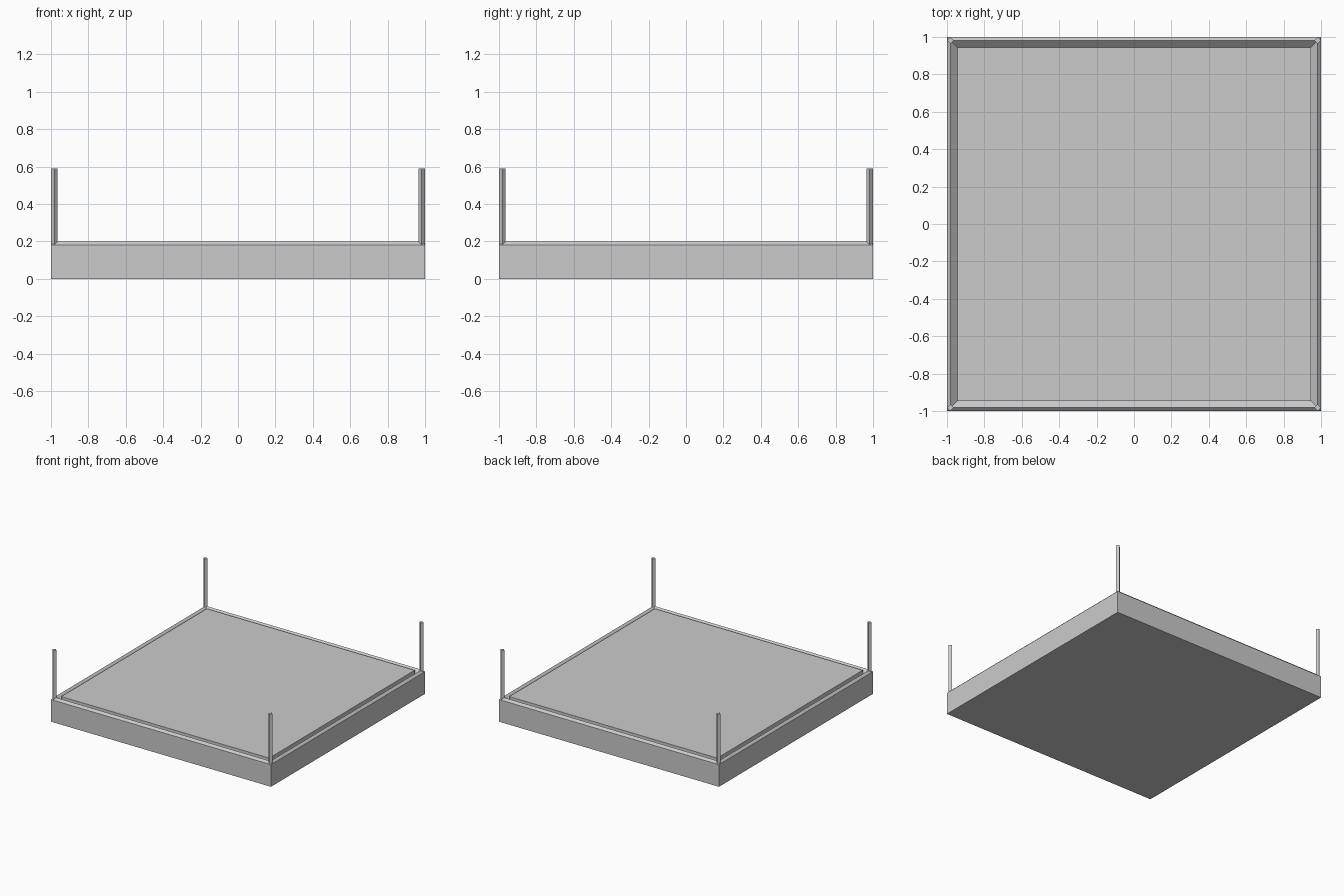
import bpy, bmesh, math

if "Cube" in bpy.data.objects:
    bpy.data.objects.remove(bpy.data.objects["Cube"])

R = 0.018          # post radius
TOP = 0.2          # height of the base


def finish(bm, name):
    bmesh.ops.recalc_face_normals(bm, faces=bm.faces)
    mesh = bpy.data.meshes.new(name)
    bm.to_mesh(mesh)
    bm.free()
    ob = bpy.data.objects.new(name, mesh)
    bpy.context.collection.objects.link(ob)
    return ob


def square_sweep(name, profile):
    """Sweep a closed (half size, z) profile around a square."""
    bm = bmesh.new()
    corners = [(-1, -1), (1, -1), (1, 1), (-1, 1)]
    rings = [[bm.verts.new((sx * h, sy * h, z)) for h, z in profile]
             for sx, sy in corners]
    n = len(profile)
    for i in range(4):
        a, b = rings[i], rings[(i + 1) % 4]
        for j in range(n):
            k = (j + 1) % n
            bm.faces.new((a[j], b[j], b[k], a[k]))
    return finish(bm, name)


# Surrounding frame with a ridged rim and a shallow groove inside it
square_sweep("frame", [(1, 0), (1, TOP - R), (1 - R, TOP),
                       (0.945, TOP - 0.035), (0.945, 0)])

# Central slab
bpy.ops.mesh.primitive_cube_add(size=1, location=(0, 0, TOP / 2))
slab = bpy.context.object
slab.name = "slab"
slab.scale = (1.89, 1.89, TOP)

# Four-sided corner posts, edges turned to the sides
z0, z1 = TOP - R, 0.59
for sx, side in ((-1, "left"), (1, "right")):
    for sy, end in ((-1, "front"), (1, "back")):
        bm = bmesh.new()
        bmesh.ops.create_cone(bm, cap_ends=True, segments=4,
                              radius1=R, radius2=R, depth=z1 - z0)
        # make sure the corners lie on the x and y axes
        v = bm.verts[:][0].co
        if abs(v.x) > 1e-4 and abs(v.y) > 1e-4:
            for w in bm.verts:
                x, y = w.co.x, w.co.y
                c = math.sqrt(0.5)
                w.co.x, w.co.y = c * (x - y), c * (x + y)
        post = finish(bm, f"post_{end}_{side}")
        post.location = (sx * (1 - R), sy * (1 - R), (z0 + z1) / 2)
